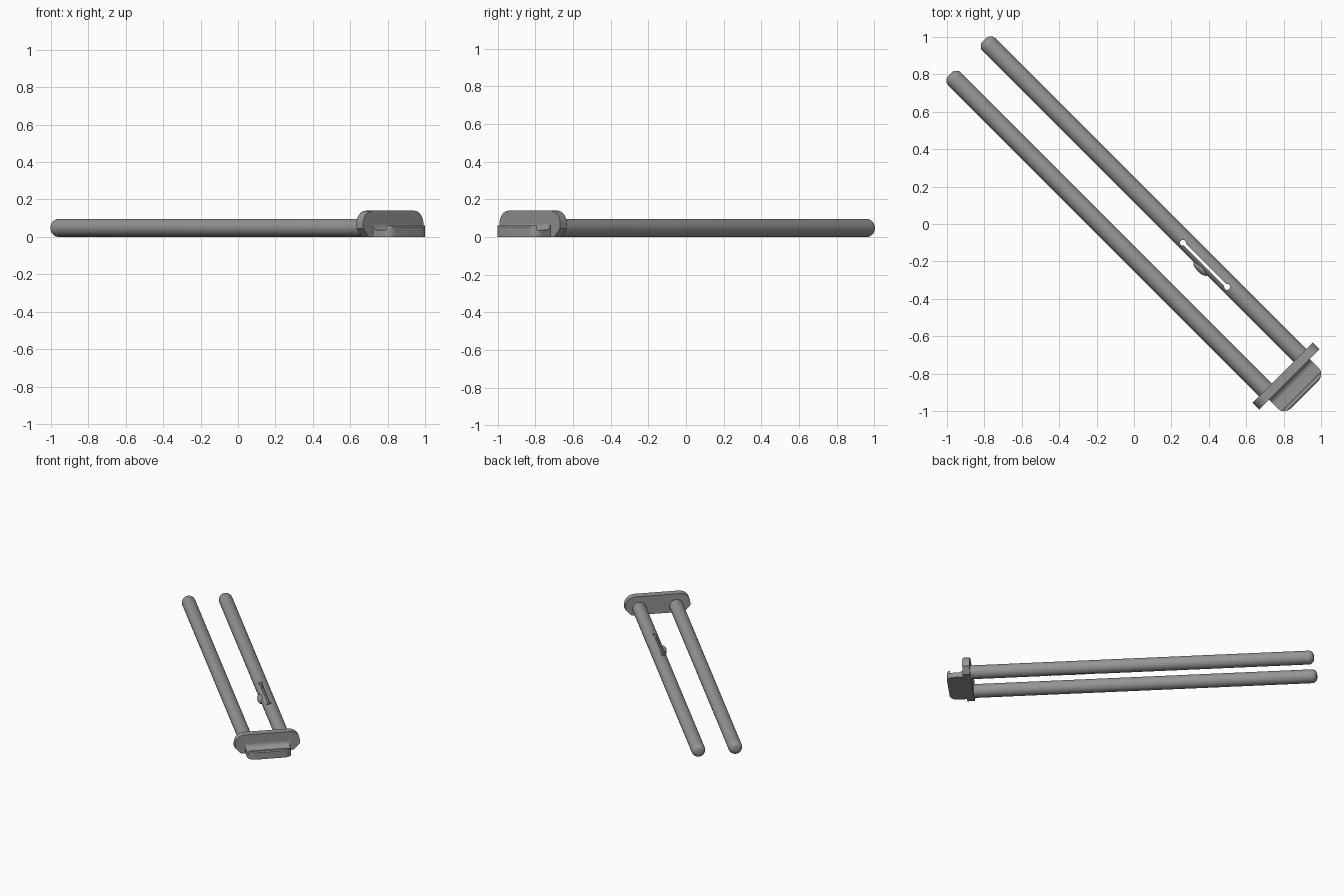
import bpy, bmesh, math
from mathutils import Matrix

if "Cube" in bpy.data.objects:
    bpy.data.objects.remove(bpy.data.objects["Cube"])

# Local frame: X runs along the rods toward the handle, Y across, Z up.
TURN = Matrix.Rotation(-math.pi / 4, 4, 'Z')
grey = bpy.data.materials.new("grey plastic")
grey.diffuse_color = (0.3, 0.3, 0.3, 1)
grey.use_nodes = True
grey.node_tree.nodes["Principled BSDF"].inputs["Base Color"].default_value = grey.diffuse_color


def finish(name, bm):
    bmesh.ops.recalc_face_normals(bm, faces=bm.faces)
    mesh = bpy.data.meshes.new(name)
    bm.to_mesh(mesh)
    bm.free()
    mesh.materials.append(grey)
    ob = bpy.data.objects.new(name, mesh)
    bpy.context.collection.objects.link(ob)
    ob.matrix_world = TURN
    return ob


def prism(name, outline, offset):
    """Extrude a flat outline of 3D points along an offset."""
    bm = bmesh.new()
    face = bm.faces.new([bm.verts.new(p) for p in outline])
    out = bmesh.ops.extrude_face_region(bm, geom=[face])
    verts = [g for g in out["geom"] if isinstance(g, bmesh.types.BMVert)]
    bmesh.ops.translate(bm, verts=verts, vec=offset)
    return finish(name, bm)


def arc(cx, cy, r, a0, a1, n=8):
    return [(cx + r * math.cos(math.radians(a0 + (a1 - a0) * i / n)),
             cy + r * math.sin(math.radians(a0 + (a1 - a0) * i / n))) for i in range(n + 1)]


def select(ob):
    bpy.ops.object.select_all(action='DESELECT')
    ob.select_set(True)
    bpy.context.view_layer.objects.active = ob


def boolean(ob, cutter, operation):
    mod = ob.modifiers.new("cut", 'BOOLEAN')
    mod.object, mod.operation, mod.solver = cutter, operation, 'EXACT'
    bpy.context.view_layer.update()
    select(ob)
    bpy.ops.object.modifier_apply(modifier=mod.name)
    bpy.data.objects.remove(cutter)


def rod(name, y):
    """Lathe a rod with a rounded tip."""
    r, fillet, tip, sides = 0.048, 0.036, -1.262, 40
    prof = [(x, d) for x, d in arc(tip + fillet, r - fillet, fillet, 180, 90, 7)] + [(1.14, r)]
    bm = bmesh.new()
    rings = [[bm.verts.new((x, y + d * math.cos(2 * math.pi * k / sides),
                            r + d * math.sin(2 * math.pi * k / sides)))
              for k in range(sides)] for x, d in prof]
    for a, b in zip(rings, rings[1:]):
        for k in range(sides):
            j = (k + 1) % sides
            bm.faces.new((a[k], a[j], b[j], b[k]))
    bm.faces.new(rings[0])
    bm.faces.new(rings[-1])
    return finish(name, bm)


# Two parallel rods
plain_rod = rod("plain_rod", -0.13)
slotted_rod = rod("slotted_rod", 0.13)

# Narrow through-slot with round ends, leaving a springy strip on the inner side
S0, S1, SY = 0.256, 0.59, 0.114
slot = [(S0, SY - 0.007), (S1, SY - 0.007), (S1, SY + 0.007), (S0, SY + 0.007)]
boolean(slotted_rod, prism("slot_cutter", [(x, y, -0.1) for x, y in slot], (0, 0, 0.4)), 'DIFFERENCE')
for x in (S0, S1):
    ring = arc(x, SY, 0.016, 0, 360, 16)[:-1]
    boolean(slotted_rod, prism("hole_cutter", [(a, b, -0.1) for a, b in ring], (0, 0, 0.4)), 'DIFFERENCE')

# Catch bump on the springy strip
bm = bmesh.new()
bmesh.ops.create_uvsphere(bm, u_segments=24, v_segments=12, radius=1,
                          matrix=Matrix.Translation((0.42, 0.084, 0.048)) @ Matrix.Diagonal((0.052, 0.021, 0.03, 1)))
catch_bump = finish("catch_bump", bm)

# Flange: rounded top corners, chamfered bottom corners
half = [(0.185, 0), (0.228, 0.045)] + arc(0.158, 0.07, 0.07, 0, 90)
outline = half + [(-y, z) for y, z in reversed(half)]
flange = prism("flange", [(1.123, y, z) for y, z in outline], (0.051, 0, 0))

# Handle: concave fillet off the flange, dished top and raised outer lip
prof = [(1.15, 0), (1.29, 0), (1.29, 0.052), (1.284, 0.06), (1.267, 0.06), (1.265, 0.037)]
prof += arc(1.209, 0.072, 0.035, 270, 180) + [(1.15, 0.072)]
handle = prism("handle", [(x, -0.155, z) for x, z in prof], (0, 0.31, 0))
plan = [(1.1, -0.155)] + arc(1.238, -0.103, 0.052, -90, 0) + arc(1.238, 0.103, 0.052, 0, 90) + [(1.1, 0.155)]
boolean(handle, prism("handle_plan", [(x, y, -0.1) for x, y in plan], (0, 0, 0.4)), 'INTERSECT')

# Smooth the curved surfaces, keep the edges crisp
for ob in (plain_rod, slotted_rod, catch_bump, flange, handle):
    select(ob)
    bpy.ops.object.shade_smooth_by_angle(angle=math.radians(30))
